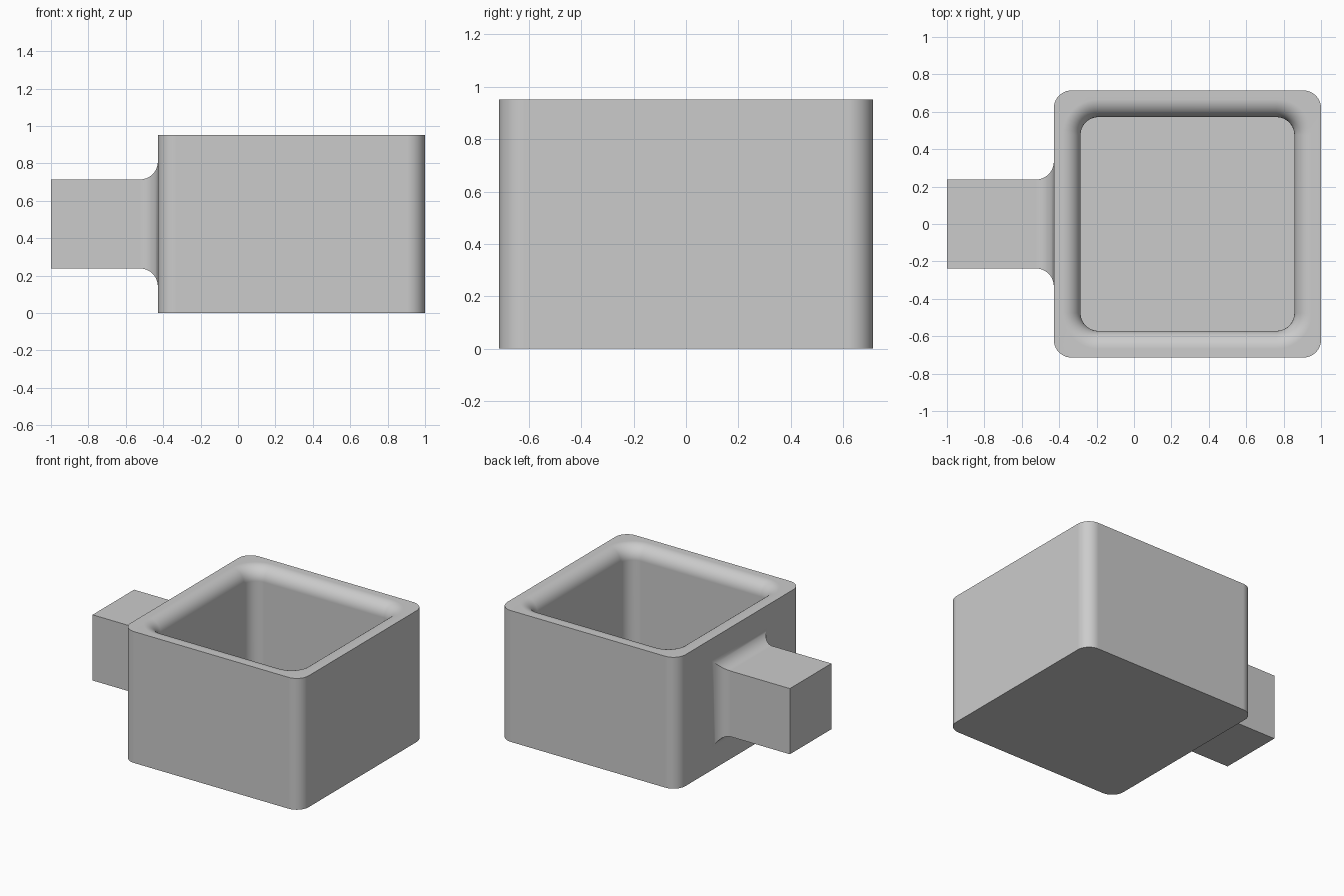
import bpy
import bmesh
from math import sin, cos, pi, radians

if "Cube" in bpy.data.objects:
    bpy.data.objects.remove(bpy.data.objects["Cube"], do_unlink=True)

U = 2 / 21            # design module: every size is a multiple of it
SEG = 10              # segments per quarter round
QUARTER = [i / SEG * pi / 2 for i in range(SEG + 1)]

grey = bpy.data.materials.new("light_grey")
grey.use_nodes = True
grey.diffuse_color = (0.6, 0.6, 0.6, 1)
grey.node_tree.nodes["Principled BSDF"].inputs["Base Color"].default_value = grey.diffuse_color


def rounded_square(half, radius, z):
    """Ring of points around a square with rounded corners."""
    c = half - radius
    ring = []
    for k, (sx, sy) in enumerate([(1, 1), (-1, 1), (-1, -1), (1, -1)]):
        for a in QUARTER:
            t = a + k * pi / 2
            ring.append((sx * c + radius * cos(t), sy * c + radius * sin(t), z))
    return ring


def loft(name, rings, location):
    """Skin a series of rings and cap both ends."""
    bm = bmesh.new()
    loops = [[bm.verts.new(p) for p in ring] for ring in rings]
    n = len(loops[0])
    for a, b in zip(loops, loops[1:]):
        for i in range(n):
            j = (i + 1) % n
            bm.faces.new((a[i], a[j], b[j], b[i]))
    bm.faces.new(loops[0][::-1])
    bm.faces.new(loops[-1])
    bmesh.ops.recalc_face_normals(bm, faces=bm.faces)
    mesh = bpy.data.meshes.new(name)
    bm.to_mesh(mesh)
    bm.free()
    mesh.materials.append(grey)
    obj = bpy.data.objects.new(name, mesh)
    bpy.context.collection.objects.link(obj)
    obj.location = location
    bpy.ops.object.select_all(action="DESELECT")
    obj.select_set(True)
    bpy.context.view_layer.objects.active = obj
    bpy.ops.object.shade_smooth_by_angle(angle=radians(30))
    weighted = obj.modifiers.new("even_flats", "WEIGHTED_NORMAL")
    weighted.keep_sharp = True
    return obj


# Open box: outer wall, flat rim, rounded inner lip, cavity wall, floor
outer, inner, height, floor = 7.5 * U, 6 * U, 10 * U, 1.5 * U
rings = [rounded_square(outer, U, 0), rounded_square(outer, U, height)]
for a in QUARTER:
    grow = U * (1 - sin(a))
    rings.append(rounded_square(inner + grow, U + grow, height - U * (1 - cos(a))))
rings.append(rounded_square(inner, U, floor))
loft("open_box", rings, (3 * U, 0, 0))

# Square handle, flaring into the box wall with a mitred fillet
wall_x, arm = -4.5 * U, 2.5 * U
sections = [(-10.5 * U, arm)]
sections += [(wall_x - U * (1 - sin(a)), arm + U * (1 - cos(a))) for a in QUARTER]
sections.append((wall_x + 0.3 * U, arm + U))
loft("handle",
     [[(x, h, h), (x, -h, h), (x, -h, -h), (x, h, -h)] for x, h in sections],
     (0, 0, height / 2))
